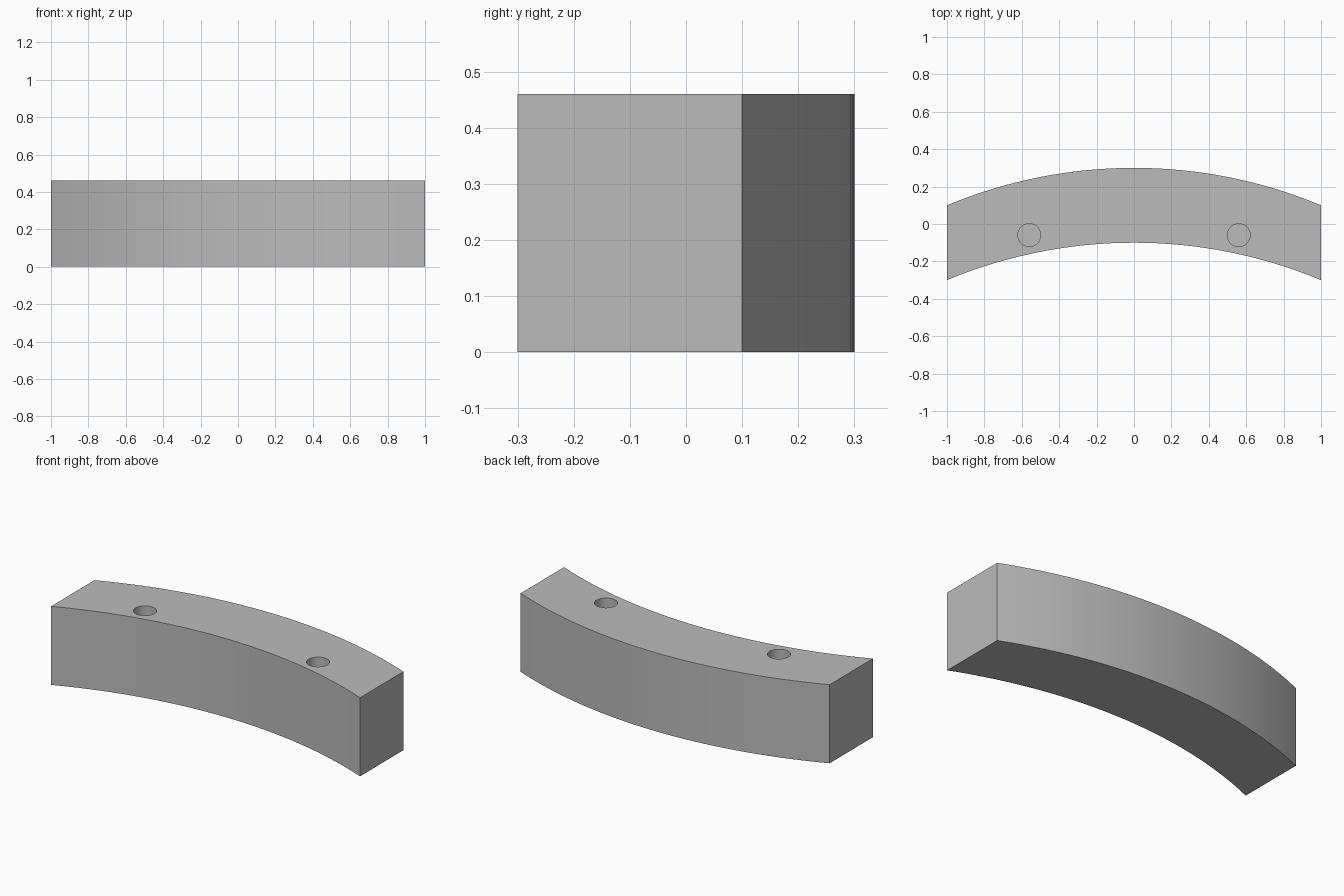
import bpy
import bmesh
import math

HEIGHT = 0.46
RADIUS = 2.6        # both long faces share this radius
DEPTH = 0.4         # front to back
SEGMENTS = 32
HOLE_X, HOLE_Y, HOLE_R, HOLE_DEPTH = 0.56, -0.06, 0.061, 0.3

cube = bpy.data.objects.get("Cube")
if cube:
    bpy.data.objects.remove(cube, do_unlink=True)

grey = bpy.data.materials.new("plain_grey")
grey.use_nodes = True
colour = (0.5, 0.5, 0.5, 1)
grey.diffuse_color = colour
grey.node_tree.nodes["Principled BSDF"].inputs["Base Color"].default_value = colour


def arc(y_top):
    """Points of a shallow arc from left to right, peaking at y_top."""
    half = math.asin(1 / RADIUS)
    angles = [half * (2 * i / SEGMENTS - 1) for i in range(SEGMENTS + 1)]
    return [(RADIUS * math.sin(a), y_top - RADIUS * (1 - math.cos(a))) for a in angles]


# Curved block: extruded outline of two matching arcs
outline = arc(0.3 - DEPTH) + arc(0.3)[::-1]
bm = bmesh.new()
base = bm.faces.new([bm.verts.new((x, y, 0)) for x, y in outline])
top = bmesh.ops.extrude_face_region(bm, geom=[base])["geom"]
bmesh.ops.translate(bm, vec=(0, 0, HEIGHT),
                    verts=[v for v in top if isinstance(v, bmesh.types.BMVert)])
bmesh.ops.recalc_face_normals(bm, faces=bm.faces)
mesh = bpy.data.meshes.new("curved_block")
bm.to_mesh(mesh)
bm.free()
mesh.materials.append(grey)
block = bpy.data.objects.new("curved_block", mesh)
bpy.context.collection.objects.link(block)

# Two blind round holes in the top
for side in (-1, 1):
    bpy.ops.mesh.primitive_cylinder_add(
        vertices=48, radius=HOLE_R, depth=2 * HOLE_DEPTH,
        location=(side * HOLE_X, HOLE_Y, HEIGHT))
    cutter = bpy.context.object
    cutter.name = "hole_cutter"
    cutter.hide_render = True
    cutter.data.materials.append(grey)
    cut = block.modifiers.new("hole", "BOOLEAN")
    cut.operation = "DIFFERENCE"
    cut.solver = "EXACT"
    cut.object = cutter
    bpy.ops.object.select_all(action="DESELECT")
    block.select_set(True)
    bpy.context.view_layer.objects.active = block
    bpy.ops.object.modifier_apply(modifier=cut.name)
    bpy.data.objects.remove(cutter, do_unlink=True)

bpy.ops.object.shade_smooth_by_angle(angle=math.radians(30))
